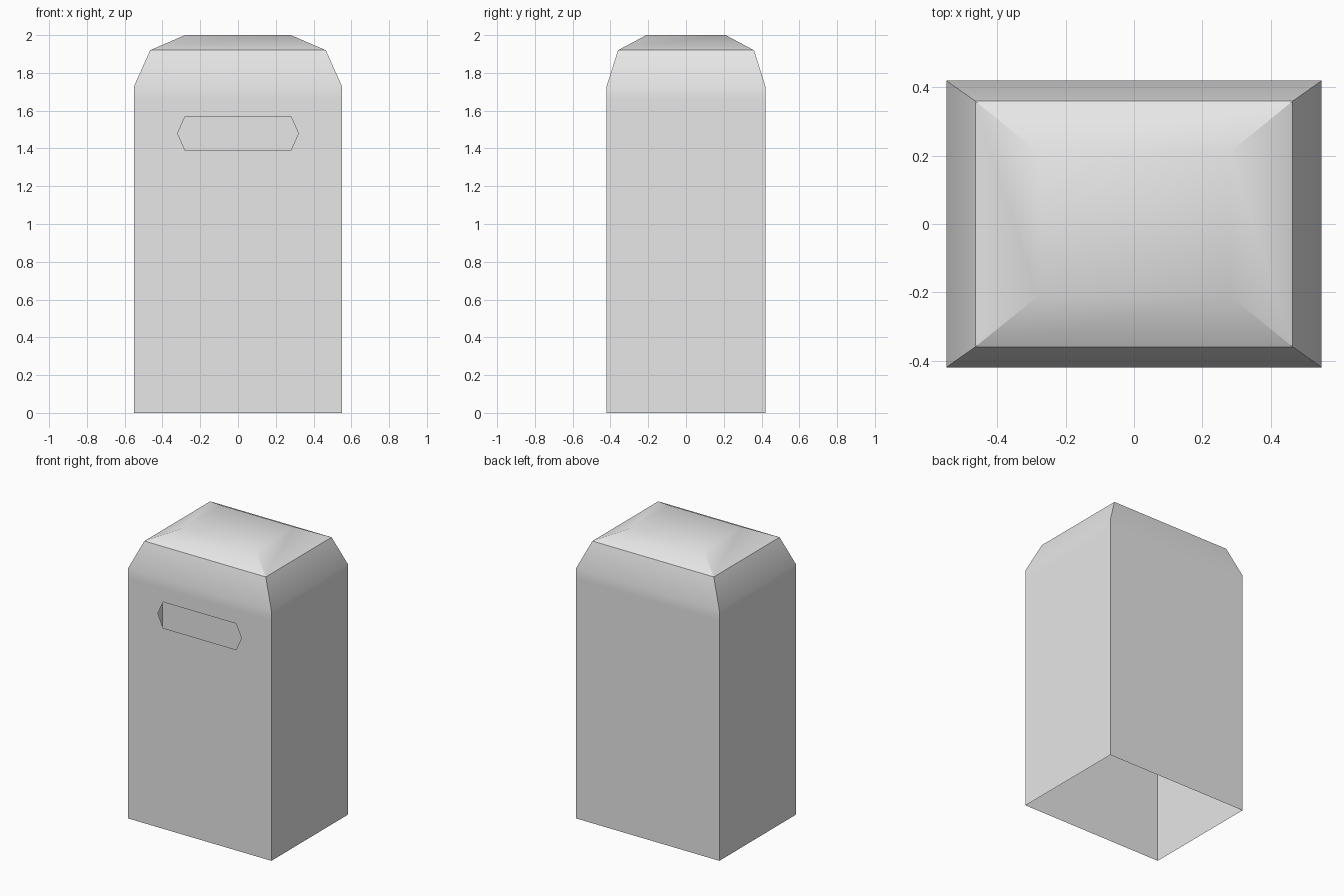
import bpy, bmesh, math
from mathutils import Vector

cube = bpy.data.objects.get("Cube")
if cube:
    bpy.data.objects.remove(cube, do_unlink=True)

grey = bpy.data.materials.new("light_grey")
grey.use_nodes = True
grey.diffuse_color = (0.8, 0.8, 0.8, 1)
grey.node_tree.nodes["Principled BSDF"].inputs["Base Color"].default_value = (0.8, 0.8, 0.8, 1)


def make_object(name, bm):
    mesh = bpy.data.meshes.new(name)
    bm.to_mesh(mesh)
    bm.free()
    mesh.materials.append(grey)
    obj = bpy.data.objects.new(name, mesh)
    bpy.context.collection.objects.link(obj)
    bpy.ops.object.select_all(action='DESELECT')
    obj.select_set(True)
    bpy.context.view_layer.objects.active = obj
    bpy.ops.object.shade_smooth_by_angle(angle=math.radians(30))
    return obj


def ring(bm, hx, hy, z):
    corners = ((-1, -1), (1, -1), (1, 1), (-1, 1))
    return [bm.verts.new((sx * hx, sy * hy, z)) for sx, sy in corners]


# Thin shell, open underneath, with a chamfered shoulder and a hipped lid
bm = bmesh.new()
profile = [(0.55, 0.42, 0), (0.55, 0.42, 1.66), (0.55, 0.42, 1.73),
           (0.465, 0.36, 1.92), (0.28, 0.21, 2.0)]
rings = [ring(bm, *p) for p in profile]
front = None
for low, high in zip(rings, rings[1:]):
    for i in range(4):
        j = (i + 1) % 4
        face = bm.faces.new((low[i], low[j], high[j], high[i]))
        front = front or face
bm.faces.new(rings[-1])

# Six-sided slot cut through the front wall
outline = [(-0.32, 1.48), (-0.28, 1.39), (0.28, 1.39),
           (0.32, 1.48), (0.28, 1.57), (-0.28, 1.57)]
slot = [bm.verts.new((x, -0.42, z)) for x, z in outline]
slot_edges = [bm.edges.new((slot[i - 1], slot[i])) for i in range(6)]
border = list(front.edges)
bmesh.ops.delete(bm, geom=[front], context='FACES_ONLY')
filled = bmesh.ops.triangle_fill(bm, edges=border + slot_edges,
                                 use_beauty=True, normal=Vector((0, -1, 0)))
for face in filled["geom"]:
    if isinstance(face, bmesh.types.BMFace):
        face.normal_update()
        if face.normal.y > 0:
            face.normal_flip()
make_object("bin_shell", bm)

# Pocket behind the slot, open towards the front
bm = bmesh.new()
bmesh.ops.create_cube(bm, size=1)
for v in bm.verts:
    v.co = (v.co.x * 0.72, -0.365 + v.co.y * 0.108, 1.47 + v.co.z * 0.34)
bm.normal_update()
bmesh.ops.delete(bm, geom=[f for f in bm.faces if f.normal.y < -0.5], context='FACES_ONLY')
bmesh.ops.reverse_faces(bm, faces=bm.faces[:])
make_object("slot_pocket", bm)
